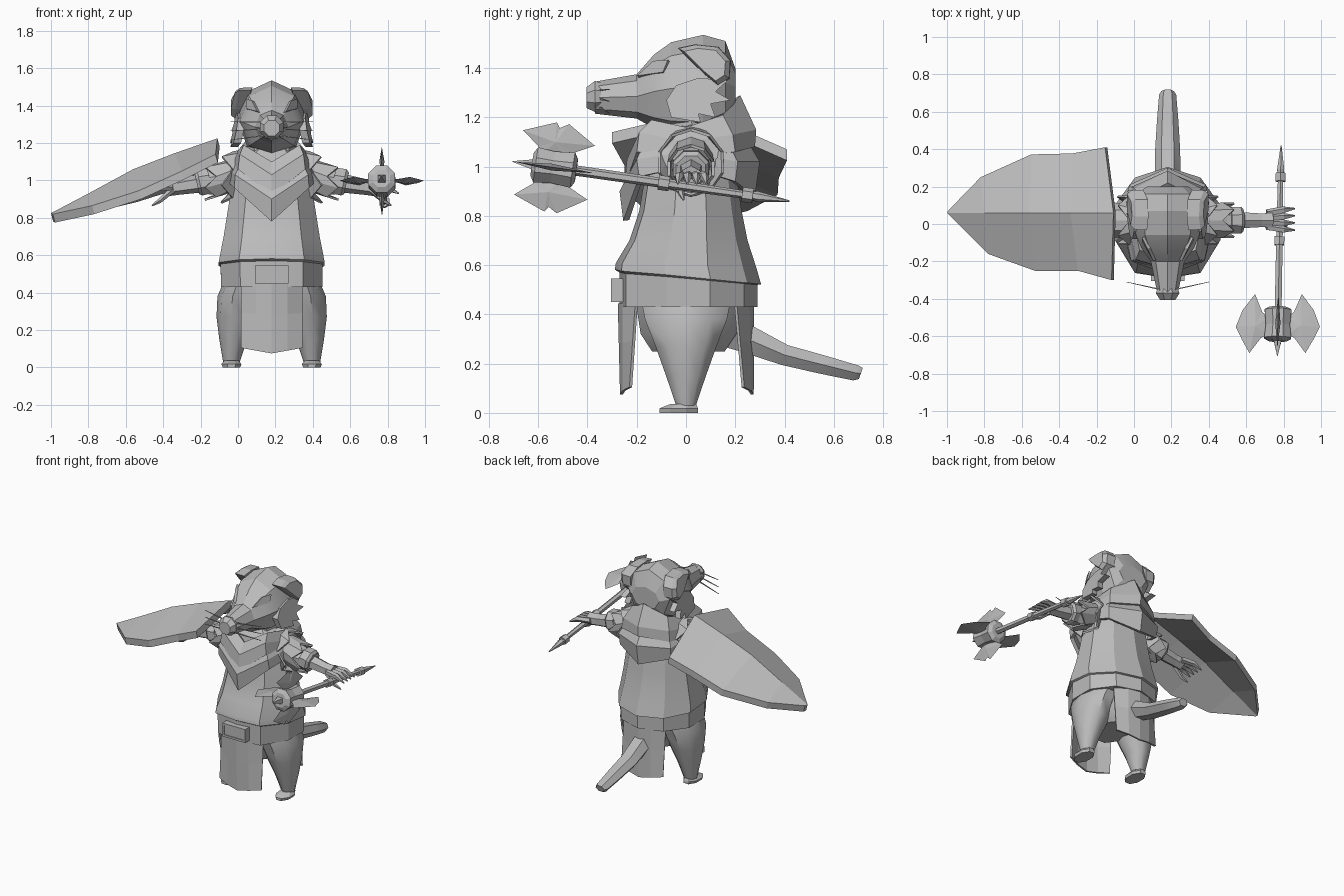
import bpy, bmesh, math
from mathutils import Vector as V

if "Cube" in bpy.data.objects:
    bpy.data.objects.remove(bpy.data.objects["Cube"])

CX = 0.18  # body centre line
mat = bpy.data.materials.new("plain grey")
mat.diffuse_color = (0.5, 0.5, 0.5, 1)
mat.use_nodes = True
mat.node_tree.nodes["Principled BSDF"].inputs["Base Color"].default_value = mat.diffuse_color


def finish(name, bm, smooth=None, solid=0):
    bmesh.ops.recalc_face_normals(bm, faces=bm.faces)
    me = bpy.data.meshes.new(name)
    bm.to_mesh(me)
    bm.free()
    me.materials.append(mat)
    ob = bpy.data.objects.new(name, me)
    bpy.context.collection.objects.link(ob)
    if smooth:
        bpy.ops.object.select_all(action='DESELECT')
        ob.select_set(True)
        bpy.context.view_layer.objects.active = ob
        bpy.ops.object.shade_smooth_by_angle(angle=math.radians(smooth))
    if solid:
        m = ob.modifiers.new("thickness", 'SOLIDIFY')
        m.thickness, m.offset = solid, -1
    return ob


def loft(name, rings, caps=True, closed=True, smooth=None, solid=0):
    bm = bmesh.new()
    vs = [[bm.verts.new(p) for p in r] for r in rings]
    n = len(vs[0])
    for a, b in zip(vs, vs[1:]):
        for i in range(n if closed else n - 1):
            j = (i + 1) % n
            bm.faces.new((a[i], a[j], b[j], b[i]))
    if caps:
        bm.faces.new(vs[0])
        bm.faces.new(vs[-1])
    return finish(name, bm, smooth, solid)


def ring(c, u, v, n, a0=0.0):
    c, u, v = V(c), V(u), V(v)
    return [c + u * math.cos(a0 + 2 * math.pi * i / n) + v * math.sin(a0 + 2 * math.pi * i / n) for i in range(n)]


def prism(name, pts, off):
    off = V(off)
    return loft(name, [[V(p) - off for p in pts], [V(p) + off for p in pts]])


def rod(name, stations, n=6, smooth=None):
    """Round rod through (point, radius) stations."""
    ps = [V(p) for p, r in stations]
    d = (ps[-1] - ps[0]).normalized()
    u = d.cross(V((0, 0, 1))).normalized()
    w = d.cross(u)
    return loft(name, [ring(p, u * r, w * r, n, math.pi / n) for p, r in stations], smooth=smooth)


# tunic: z, y centre, half width, half depth, tilt towards the front
rings = []
for z, yc, hw, hd, t in [(.43, .01, .285, .28, 0), (.545, .01, .287, .28, .09), (.552, .008, .298, .297, .1),
                         (.6, .0, .29, .285, .03), (.7, .01, .27, .24, 0), (.82, .018, .25, .208, 0),
                         (1.0, .02, .22, .18, 0), (1.12, .02, .18, .15, 0), (1.18, .02, .1, .1, 0)]:
    r = ring((CX, yc, z), (hw, 0, 0), (0, hd, 0), 10, math.pi / 2)
    r = [p + V((0, .1 * hd * (-1 if p.y < yc - .9 * hd * .8 else 0), -t * (p.y - yc))) for p in r]
    rings.append([V((p.x, max(p.y, yc - hd), p.z)) for p in r])
loft("tunic", rings, smooth=25)

# pelvis
loft("pelvis", [ring((CX, .01, z), (a, 0, 0), (0, b, 0), 8, math.pi / 8)
                for z, a, b in [(.25, .12, .16), (.32, .2, .21), (.44, .25, .23)]], smooth=30)

# belt buckle: frame bars and plate
for x0, x1, z0, z1 in [(.09, .27, .53, .545), (.09, .27, .45, .465), (.09, .105, .45, .545), (.255, .27, .45, .545)]:
    prism("belt_buckle_frame", [(x, -.275, z) for x, z in ((x0, z0), (x1, z0), (x1, z1), (x0, z1))], (0, .03, 0))
prism("belt_buckle_plate", [(x, -.27, z) for x, z in ((.1, .46), (.26, .46), (.26, .535), (.1, .535))], (0, .03, 0))

# hanging cloth panels, front and back
for name, s, ytop, ybot in [("front_cloth", -1, .277, .268), ("back_cloth", 1, .277, .275)]:
    rows = []
    for f in (0, .45, 1):
        y = ytop + (ybot - ytop) * f
        rows.append([(CX + dx, s * (y - dx * dx * (2.6 - 1.2 * f)), .445 - f * (.37 - abs(dx) * .18))
                     for dx in (-.165, -.085, 0, .085, .165)])
    loft(name, rows, caps=False, closed=False, solid=.012)

# legs and feet
for s, side in ((-1, "right"), (1, "left")):
    loft(side + "_leg", [ring((CX + s * dx, y, z), (a, 0, 0), (0, b, 0), 10)
                         for z, dx, y, a, b in [(.45, .15, 0, .11, .19), (.38, .172, 0, .118, .175),
                                                (.27, .185, 0, .11, .13), (.15, .205, 0, .075, .085),
                                                (.03, .215, 0, .045, .042)]], smooth=40)
    loft(side + "_foot", [ring((CX + s * .215, y, z), (a, 0, 0), (0, b, 0), 8, math.pi / 8)
                          for z, y, a, b in [(0, -.03, .05, .085), (.018, -.03, .058, .085), (.037, -.01, .04, .055)]])

# tail
loft("tail", [ring((CX, y, z), (w * 1.15, 0, 0), (0, h * .35, h), 6)
              for y, z, w, h in [(.1, .36, .06, .08), (.25, .3, .06, .062), (.4, .235, .058, .046), (.55, .197, .05, .042),
                                 (.69, .162, .04, .035), (.71, .16, .03, .026)]], smooth=30)


# neck scarf: layers of five half-ring points, mirrored
def scarf(name, *levels):
    rows = []
    for lv in levels:
        rows.append([(CX + x, y, z) for x, y, z in lv] + [(CX - x, y, z) for x, y, z in lv[-2:0:-1]])
    loft(name, rows, caps=False, solid=.025)


scarf("upper_scarf",
      [(0, -.19, 1.10), (.15, -.14, 1.19), (.18, .0, 1.16), (.14, .15, 1.21), (0, .22, 1.29)],
      [(0, -.24, 1.03), (.17, -.19, 1.14), (.21, .0, 1.10), (.18, .19, 1.13), (0, .285, 1.15)],
      [(0, -.25, .92), (.18, -.20, 1.06), (.225, .0, 1.04), (.19, .2, 1.06), (0, .28, 1.08)])
scarf("lower_scarf",
      [(0, -.22, 1.0), (.16, -.17, 1.1), (.2, .0, 1.12), (.17, .17, 1.10), (0, .24, 1.12)],
      [(0, -.27, .90), (.195, -.2, 1.03), (.235, .0, 1.06), (.205, .21, 1.02), (0, .30, 1.02)],
      [(0, -.255, .78), (.2, -.19, .96), (.245, .0, 1.0), (.2, .2, .94), (0, .28, .88)])

# neck and head
loft("neck", [ring((CX, y, z), (r, 0, 0), (0, r, 0), 8) for z, y, r in [(1.05, .03, .13), (1.24, .02, .13)]])
loft("head", [ring((CX, y, (lo + hi) / 2), (w, 0, 0), (0, 0, (hi - lo) / 2), 8, math.pi / 2)
              for y, lo, hi, w in [(-.37, 1.215, 1.345, .055), (-.2, 1.195, 1.375, .09), (-.13, 1.155, 1.455, .14),
                                   (-.06, 1.13, 1.505, .17), (.07, 1.12, 1.535, .185), (.16, 1.17, 1.51, .165),
                                   (.2, 1.25, 1.4, .11)]], smooth=20)
loft("nose", [ring((CX, y, z), (w, 0, 0), (0, 0, w), 8, math.pi / 8)
              for y, z, w in [(-.345, 1.285, .06), (-.37, 1.285, .068), (-.405, 1.28, .045)]])
for s, side in ((-1, "right"), (1, "left")):
    def X(dx):
        return CX + s * dx

    cheek = [(-.08, 1.27), (-.04, 1.33), (.05, 1.36), (.17, 1.35), (.12, 1.305), (.18, 1.27), (.1, 1.255),
             (.12, 1.2), (.05, 1.215), (.06, 1.18), (-.06, 1.2)]
    prism(side + "_cheek_fur", [(X(.17 + (1.3 - z) * .2 + y * .1), y, z) for y, z in cheek], (.02, 0, 0))
    ear = [(-.03, 1.48), (.04, 1.495), (.13, 1.485), (.18, 1.43), (.175, 1.36), (.13, 1.33), (.07, 1.38)]
    loft(side + "_ear", [[(X(dx - max(z - 1.44, 0) * .5), .08 + (y - .08) * k, 1.42 + (z - 1.42) * k) for y, z in ear]
                         for dx, k in ((.13, 1.03), (.195, 1.0), (.218, .8))])
    prism(side + "_brow", [(X(.07), -.195, 1.365), (X(.10), -.13, 1.425), (X(.13), -.07, 1.43), (X(.13), -.09, 1.38)],
          (s * .007, -.004, .004))
    for z in (1.3, 1.265, 1.23):
        rod(side + "_whisker", [((X(.04), -.35, z + .01), .005), ((X(.22), -.31, 1.265 + (z - 1.265) * 1.4), .002)], 4)

    # shoulder fur: open cones with a zigzag edge
    for name, x0, z0, r0, x1, z1, r1, jag in [("_shoulder_fur", .13, 1.09, .08, .235, 1.025, .14, .03),
                                              ("_sleeve_fur", .2, 1.03, .09, .325, 1.0, .1, .03)]:
        n = 10
        a = ring((X(x0), .02, z0), (0, 0, r0), (0, r0, 0), n)
        b = ring((X(x1), .02, z1), (0, 0, r1), (0, r1, 0), n)
        b = [p + V((s * (jag if i % 2 else -jag), 0, -.3 * jag)) for i, p in enumerate(b)]
        loft(side + name, [a, b], caps=False, solid=.012)
    # arm, cuff, hand and claws
    rod(side + "_upper_arm", [((X(.1), .02, 1.06), .09), ((X(.3), .02, .99), .078), ((X(.4), .02, .985), .06)], 8)
    rod(side + "_cuff", [((X(.33), .02, 1.0), .075), ((X(.385), .02, .99), .078), ((X(.4), .02, .985), .065)], 8)
    rod(side + "_forearm", [((X(.38), .02, .985), .05), ((X(.5), .02, .965), .042), ((X(.56), .02, .96), .045)], 6)
    for y in (-.03, .005, .04, .075):
        rod(side + "_finger", [((X(.53), .02 + (y - .02) * .7, .965), .02), ((X(.62), y, .96), .019),
                               ((X(.68), y * 1.1, .93), .004)], 5)
    rod(side + "_thumb", [((X(.53), -.01, .95), .018), ((X(.6), -.02, .89), .013), ((X(.64), -.01, .865), .004)], 5)


# axe: shaft points by y
def S(y):
    return V((.779 + .018 * y, y, .92 - .143 * y))


rod("axe_shaft", [(S(.42), .003), (S(.29), .022), (S(.26), .016), (S(-.05), .02), (S(-.48), .021)])
for y, r in ((.25, .03), (-.09, .03)):
    rod("shaft_ring", [(S(y + .022), r), (S(y - .022), r)])
rod("axe_head", [(S(-.445), .05), (S(-.46), .078), (S(-.54), .07), (S(-.61), .078), (S(-.625), .05)], 8)
rod("axe_spike", [(S(-.62), .03), (S(-.705), .002)], 4)
# four blades around the head
flat = [(-.50, .05), (-.47, .085), (-.375, .125), (-.46, .19), (-.55, .225), (-.62, .19), (-.69, .15), (-.61, .09), (-.59, .05)]
notched = [(-.50, .05), (-.47, .08), (-.385, .13), (-.5, .215), (-.535, .19), (-.55, .215), (-.68, .155), (-.61, .09), (-.59, .05)]
for out, k, side, blade in [((1, 0, 0), 1, (0, 0, 1), flat), ((-1, 0, 0), 1, (0, 0, 1), flat),
                            ((0, .14, .99), .85, (1, 0, 0), notched), ((0, -.14, -.99), .85, (1, 0, 0), notched)]:
    edge = [S(y) + V(out) * r * k for y, r in blade]
    mid = S(-.545) + V(out) * .12 * k
    bm = bmesh.new()
    rim = [bm.verts.new(p) for p in edge]
    for t in (-.014, .014):
        c = bm.verts.new(mid + V(side) * t)
        for i in range(len(rim)):
            bm.faces.new((rim[i], rim[(i + 1) % len(rim)], c))
    finish("axe_blade", bm)

# shield: front edge, ridge and back edge at each station
rows = []
for (xf, yf, zf), (xr, zr), (xb, yb, zb) in [((-.12, -.3, 1.14), (-.11, 1.225), (-.155, .41, 1.07)),
                                             ((-.3, -.25, 1.05), (-.34, 1.145), (-.33, .377, 1.0)),
                                             ((-.53, -.25, .945), (-.56, 1.06), (-.55, .372, .93)),
                                             ((-.78, -.16, .865), (-.8, .93), (-.82, .25, .865)),
                                             ((-.99, .055, .82), (-1.0, .825), (-.99, .075, .82))]:
    rows.append([(xf, yf, zf), (xr, .06, zr), (xb, yb, zb)])
under = [[V(p) + V((.012, 0, -.045)) for p in r] for r in rows]
loft("shield", [list(a) + b[::-1] for a, b in zip(rows, under)])
